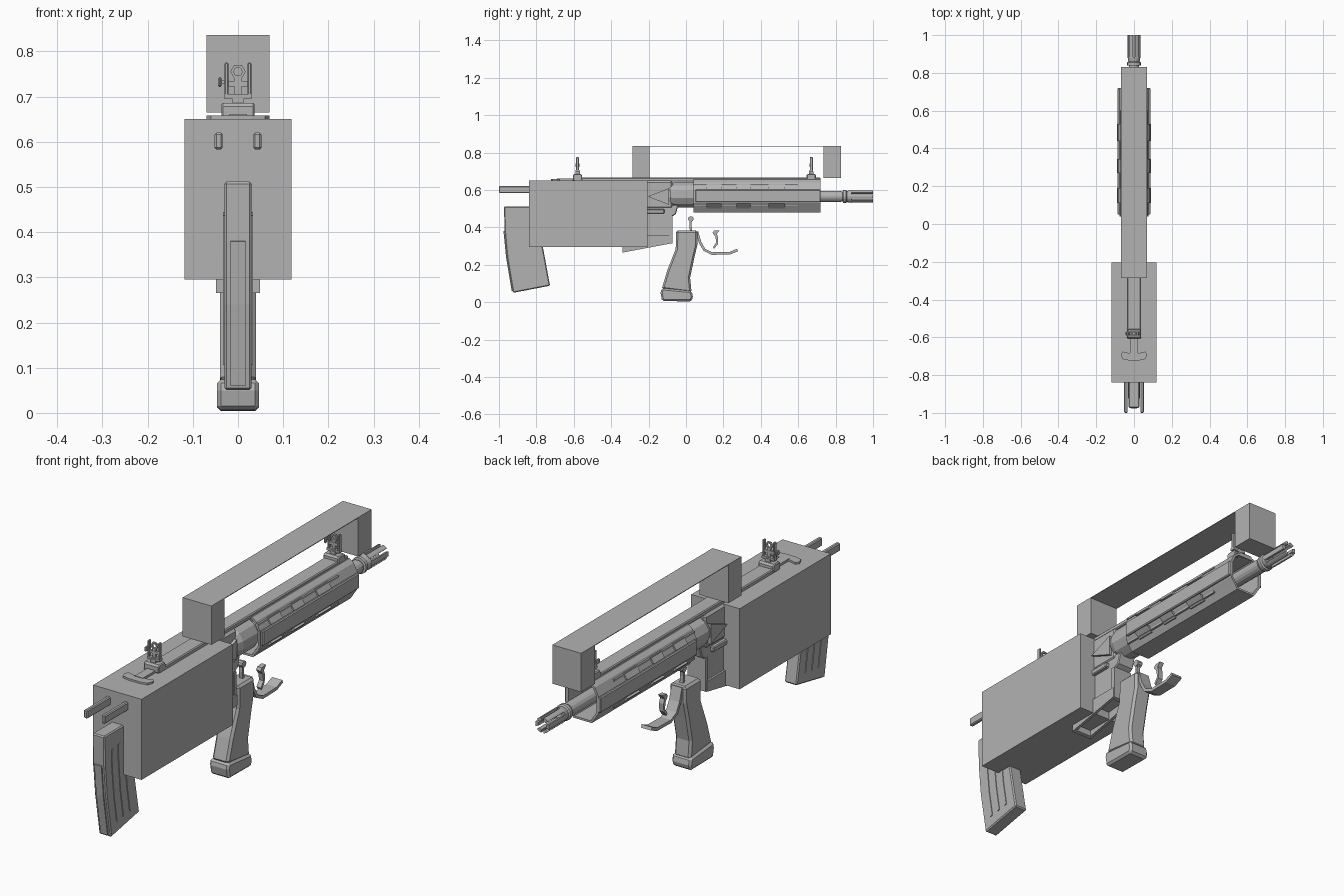
import bpy, bmesh, math
from mathutils import Vector, Matrix

cube = bpy.data.objects.get("Cube")
if cube:
    bpy.data.objects.remove(cube, do_unlink=True)

mat = bpy.data.materials.new("plain grey")
mat.use_nodes = True
GREY = (0.45, 0.45, 0.45, 1)
mat.diffuse_color = GREY
mat.node_tree.nodes["Principled BSDF"].inputs["Base Color"].default_value = GREY


def finish(name, bm, bevel=0):
    bmesh.ops.recalc_face_normals(bm, faces=bm.faces)
    me = bpy.data.meshes.new(name)
    bm.to_mesh(me)
    bm.free()
    me.materials.append(mat)
    ob = bpy.data.objects.new(name, me)
    bpy.context.collection.objects.link(ob)
    if bevel:
        mod = ob.modifiers.new("bevel", 'BEVEL')
        mod.width = bevel
        mod.segments = 1
        mod.limit_method = 'ANGLE'
        mod.angle_limit = math.radians(50)
    return ob


def box(name, x, y, z, bevel=0):
    """Box from (low, high) ranges."""
    bm = bmesh.new()
    size = [b - a for a, b in (x, y, z)]
    mid = [(a + b) / 2 for a, b in (x, y, z)]
    bmesh.ops.create_cube(bm, size=1, matrix=Matrix.Translation(mid) @ Matrix.Diagonal(size + [1]))
    return finish(name, bm, bevel)


def extrude(name, points, offset, bevel=0):
    """Flat outline pushed along a vector."""
    bm = bmesh.new()
    face = bm.faces.new([bm.verts.new(p) for p in points])
    new = bmesh.ops.extrude_face_region(bm, geom=[face])["geom"]
    verts = [v for v in new if isinstance(v, bmesh.types.BMVert)]
    bmesh.ops.translate(bm, verts=verts, vec=offset)
    return finish(name, bm, bevel)


def side_prism(name, yz, half, bevel=0, x=0):
    return extrude(name, [(x - half, y, z) for y, z in yz], (2 * half, 0, 0), bevel)


def ribbon(name, path, thick, half, x=0):
    """Strip of even thickness following a side-on path."""
    pts = [Vector(p) for p in path]
    left, right = [], []
    for i, p in enumerate(pts):
        d = (pts[min(i + 1, len(pts) - 1)] - pts[max(i - 1, 0)]).normalized()
        n = Vector((-d.y, d.x)) * thick / 2
        left.append(p + n)
        right.append(p - n)
    return side_prism(name, left + right[::-1], half, 0, x)


def lathe(name, profile, z, start=0, sweep=360, steps=16):
    """Closed (y, radius) loop swept round the bore line."""
    bm = bmesh.new()
    full = sweep == 360
    rings = []
    for i in range(steps if full else steps + 1):
        a = math.radians(start + sweep * i / steps)
        rings.append([bm.verts.new((r * math.cos(a), y, z + r * math.sin(a))) for y, r in profile])
    count = len(profile)
    for i in range(steps):
        a, b = rings[i], rings[(i + 1) % len(rings)]
        for j in range(count):
            k = (j + 1) % count
            bm.faces.new((a[j], a[k], b[k], b[j]))
    if not full:
        bm.faces.new(rings[0])
        bm.faces.new(rings[-1])
    return finish(name, bm)


BORE = 0.565

# Main body and carry handle
box("body_shell", (-.118, .118), (-.84, -.205), (.295, .65))
box("handle_rear_post", (-.07, .07), (-.285, -.195), (.665, .835))
box("handle_front_post", (-.07, .07), (.735, .83), (.665, .835))
box("handle_top_plate", (-.07, .07), (-.285, .83), (.833, .836))

# Top rail and charging handle
box("top_rail", (-.035, .035), (-.6, .72), (.645, .666), .004)
box("charging_stem", (-.02, .02), (-.69, -.59), (.645, .66))
outline = [(.07, -.69), (.06, -.675), (.03, -.683), (-.03, -.683), (-.06, -.675), (-.07, -.69),
           (-.06, -.715), (-.03, -.722), (.03, -.722), (.06, -.715)]
extrude("charging_grip", [(x, y, .648) for x, y in outline], (0, 0, .01))

# Handguard shell, side panels and blocks
half = [(.04, .655), (.06, .64), (.078, .605), (.078, .53), (.06, .503), (.045, .48)]
section = half + [(-x, z) for x, z in reversed(half)]
bm = bmesh.new()
loops = [[bm.verts.new((x, y, z)) for x, z in section] for y in (.04, .72)]
for i in range(len(section)):
    j = (i + 1) % len(section)
    bm.faces.new((loops[0][i], loops[0][j], loops[1][j], loops[1][i]))
guard = finish("handguard", bm)
shell = guard.modifiers.new("wall", 'SOLIDIFY')
shell.thickness = .01
for side, label in ((1, "left"), (-1, "right")):
    box(f"{label}_side_panel", sorted((side * .07, side * .088)), (.05, .72), (.535, .602), .004)
    for y0, y1 in ((.11, .19), (.27, .345), (.44, .53)):
        for za, zb, level in ((.634, .608, "upper"), (.527, .502, "lower")):
            xa, xb = (.06, .082) if level == "upper" else (.082, .06)
            pts = [(xa - .015, za), (xa + .008, za), (xb + .004, zb), (xb - .02, zb)]
            extrude(f"{label}_{level}_guard_block", [(side * x, y0, z) for x, z in pts], (0, y1 - y0, 0))
    for level, z, x in (("upper", .628, .064), ("lower", .512, .064)):
        box(f"{label}_{level}_guard_strip", sorted((side * (x - .01), side * (x + .008))),
            (.04, .6), (z - .004, z + .004))

# Barrel and slotted muzzle
lathe("barrel", [(0, .012), (0, .03), (.83, .03), (.83, .012)], BORE)
lathe("muzzle_collar", [(.825, .015), (.825, .026), (.838, .026), (.84, .036), (.855, .036),
                        (.86, .03), (.885, .034), (.885, .015)], BORE)
for i in range(6):
    lathe("muzzle_prong", [(.88, .02), (.88, .034), (1, .034), (1, .02)], BORE, i * 60 - 19, 38, 3)

# Upper receiver and barrel nut
lathe("barrel_nut", [(-.085, .02), (-.085, .06), (-.06, .07), (.045, .07), (.045, .02)], .575, 15, steps=12)
box("upper_receiver", (-.045, .045), (-.25, -.07), (.5, .65), .01)
for s, label in ((1, "left"), (-1, "right")):
    side_prism(f"{label}_receiver_wedge", [(-.205, .565), (-.09, .61), (-.09, .52)], .008, 0, s * .05)
    box(f"{label}_receiver_pin", sorted((s * .03, s * .056)), (-.22, -.115), (.474, .498), .004)

# Lower receiver with open magazine well
side_prism("lower_receiver", [(-.3, .52), (-.04, .52), (-.055, .47), (-.08, .455), (-.08, .34), (-.3, .32)], .04, .004)
for s, label in ((1, "left"), (-1, "right")):
    side_prism(f"{label}_well_wall", [(-.34, .265), (-.075, .315), (-.075, .36), (-.34, .36)], .006, 0, s * .043)
side_prism("well_front_wall", [(-.09, .312), (-.073, .315), (-.073, .46), (-.09, .46)], .045)
side_prism("well_rear_wall", [(-.34, .265), (-.325, .268), (-.325, .36), (-.34, .36)], .045)

# Curved magazine with ribs
mag_back = [(-.973, .512), (-.97, .38), (-.957, .24), (-.925, .05)]
mag_front = [(-.727, .088), (-.765, .295), (-.775, .4), (-.775, .512)]
side_prism("magazine", mag_back + mag_front, .03, .005)
ribbon("magazine_spine", [(-.972, .38), (-.958, .24), (-.928, .06)], .008, .017)
for shift in (.05, .095, .14):
    path = [(y + shift, z + shift * .15) for y, z in ((-.968, .43), (-.965, .35), (-.952, .22), (-.932, .1))]
    ribbon("magazine_rib", path, .013, .033)

# Rear guide rods
for s, label in ((1, "left"), (-1, "right")):
    box(f"{label}_rear_rod", sorted((s * .034, s * .052)), (-1, -.82), (.583, .62), .004)

# Pistol grip, guard, trigger and hammer
side_prism("pistol_grip", [(-.053, .383), (-.055, .285), (-.1, .17), (-.13, .07), (.03, .05),
                           (.022, .13), (.045, .24), (.062, .31), (.062, .383)], .04, .01)
side_prism("grip_foot", [(-.13, .075), (-.136, .05), (-.128, .006), (.03, .004), (.037, .03), (.03, .06)], .047, .009)
ribbon("trigger_guard", [(.058, .378), (.075, .32), (.098, .28), (.139, .26), (.235, .262), (.275, .279)], .014, .025)
side_prism("trigger", [(.18, .385), (.15, .382), (.142, .37), (.157, .35), (.162, .32), (.145, .295),
                       (.15, .285), (.17, .31), (.172, .345), (.165, .365)], .011)
ribbon("hammer_stem", [(.027, .38), (.024, .41), (.026, .45)], .012, .008)
bm = bmesh.new()
bmesh.ops.create_cone(bm, cap_ends=True, segments=10, radius1=.015, radius2=.015, depth=.024,
                      matrix=Matrix.Translation((0, .026, .445)) @ Matrix.Rotation(math.pi / 2, 4, 'Y'))
finish("hammer_head", bm)


# Folding sights
def sight(label, y):
    side_prism(f"{label}_sight_base", [(y - .025, .65), (y + .025, .65), (y + .025, .678),
                                       (y + .018, .686), (y - .018, .686), (y - .025, .678)], .037, .004)
    box(f"{label}_sight_stem", (-.012, .012), (y - .012, y + .012), (.68, .7))
    box(f"{label}_sight_bridge", (-.03, .03), (y - .01, y + .01), (.695, .706))
    for s in (1, -1):
        box(f"{label}_sight_ear", sorted((s * .021, s * .03)), (y - .008, y + .008), (.7, .775), .002)
    box(f"{label}_sight_bar", (-.025, .025), (y - .006, y + .006), (.722, .734))
    box(f"{label}_sight_post", (-.008, .008), (y - .005, y + .005), (.7, .745))
    ring = lathe(f"{label}_sight_ring", [(-.005, .01), (-.005, .017), (.005, .017), (.005, .01)], 0, steps=6)
    ring.location = (0, y, .755)
    box(f"{label}_sight_knob", (-.044, -.036), (y - .01, y + .01), (.721, .743), .003)
    box(f"{label}_sight_axle", (-.04, -.02), (y - .004, y + .004), (.728, .736))


sight("rear", -.58)
sight("front", .67)
